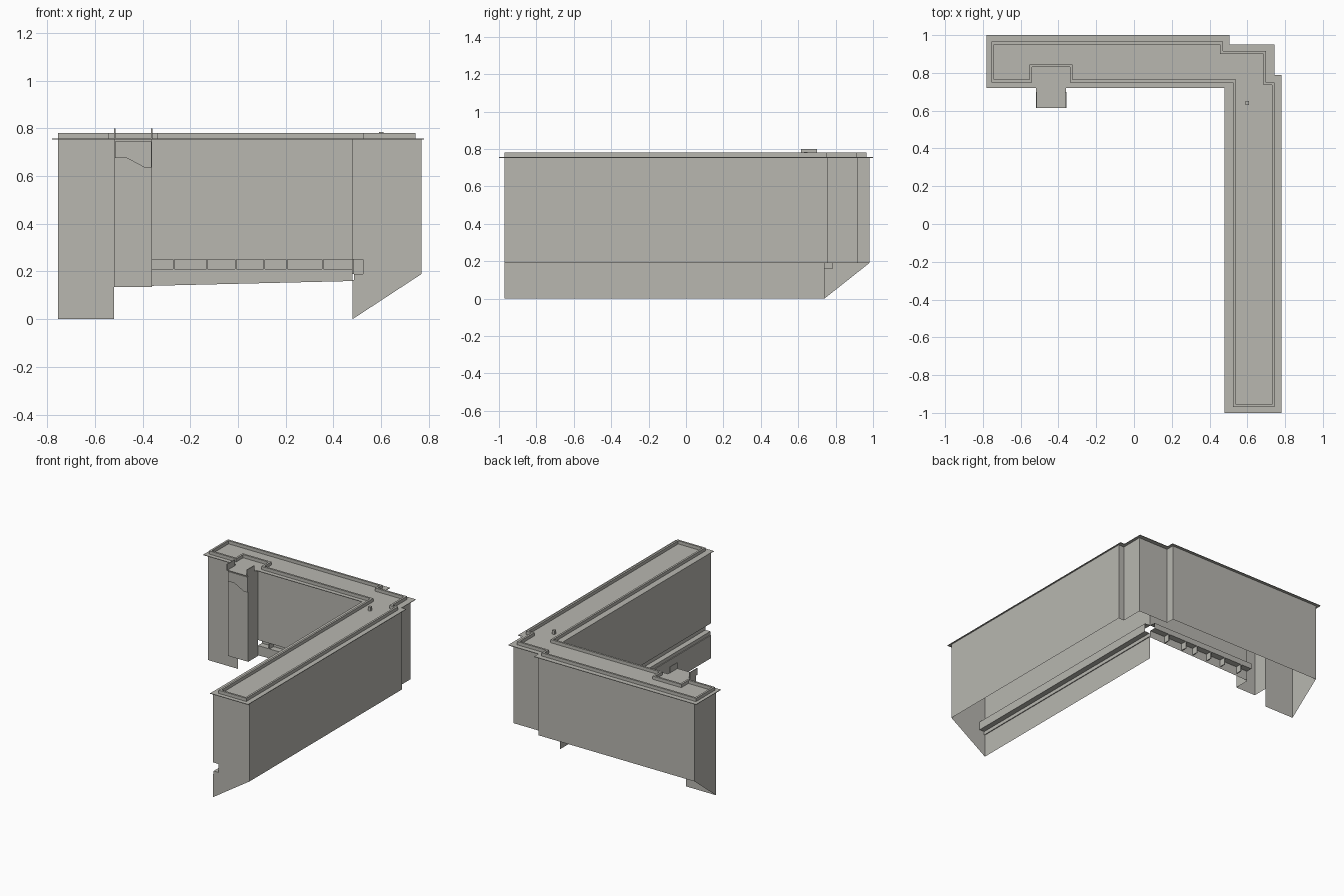
import bpy, bmesh

if "Cube" in bpy.data.objects:
    bpy.data.objects.remove(bpy.data.objects["Cube"])

stone = bpy.data.materials.new("warm_grey")
stone.use_nodes = True
colour = (0.48, 0.474, 0.434, 1)
stone.diffuse_color = colour
stone.node_tree.nodes["Principled BSDF"].inputs["Base Color"].default_value = colour

EAVES, RIM_TOP, WALL_BASE = 0.755, 0.78, 0.19
FRONT, BACK, LEFT, RIGHT = -0.97, 0.98, -0.755, 0.77
INNER_X, INNER_Y = 0.48, 0.74


def finish(name, bm):
    mesh = bpy.data.meshes.new(name)
    bm.to_mesh(mesh)
    bm.free()
    obj = bpy.data.objects.new(name, mesh)
    bpy.context.collection.objects.link(obj)
    mesh.materials.append(stone)
    return obj


def panel(name, points):
    """One flat face."""
    bm = bmesh.new()
    bm.faces.new([bm.verts.new(p) for p in points])
    return finish(name, bm)


def bridge(name, first, second, closed=False):
    """Sheet between two matching rows of points."""
    bm = bmesh.new()
    a = [bm.verts.new(p) for p in first]
    b = [bm.verts.new(p) for p in second]
    n = len(a)
    for i in range(n if closed else n - 1):
        j = (i + 1) % n
        bm.faces.new((a[i], a[j], b[j], b[i]))
    return finish(name, bm)


def wall(name, path, low, high, closed=False):
    return bridge(name, [(x, y, low) for x, y in path],
                  [(x, y, high) for x, y in path], closed)


def slab(name, outline, low, high):
    bm = bmesh.new()
    face = bm.faces.new([bm.verts.new((x, y, low)) for x, y in outline])
    new = bmesh.ops.extrude_face_region(bm, geom=[face])["geom"]
    verts = [v for v in new if isinstance(v, bmesh.types.BMVert)]
    bmesh.ops.translate(bm, verts=verts, vec=(0, 0, high - low))
    bmesh.ops.recalc_face_normals(bm, faces=bm.faces)
    return finish(name, bm)


def box(name, x0, x1, y0, y1, z0, z1):
    return slab(name, [(x0, y0), (x1, y0), (x1, y1), (x0, y1)], z0, z1)


# Thin roof sheet with its overhanging edge
slab("roof_sheet", [
    (0.48, -1), (0.78, -1), (0.78, 0.79), (0.745, 0.79), (0.745, 0.95),
    (0.505, 0.95), (0.505, 1), (-0.78, 1), (-0.78, 0.72), (-0.52, 0.72),
    (-0.52, 0.615), (-0.36, 0.615), (-0.36, 0.72), (0.48, 0.72)],
    EAVES - 0.002, EAVES + 0.002)

# Raised rim around the roof, set back behind the bay
rim = wall("roof_rim", [
    (0.525, FRONT), (0.745, FRONT), (0.745, 0.75), (0.70, 0.75),
    (0.70, 0.915), (0.47, 0.915), (0.47, 0.965), (LEFT, 0.965),
    (LEFT, 0.75), (-0.54, 0.75), (-0.54, 0.83), (-0.34, 0.83),
    (-0.34, 0.75), (0.525, 0.75)], EAVES, RIM_TOP, closed=True)
solid = rim.modifiers.new("thickness", "SOLIDIFY")
solid.thickness = 0.014
solid.offset = -1
solid.use_even_offset = True

# Outer walls with the stepped corner
wall("outer_walls", [
    (RIGHT, FRONT), (RIGHT, 0.76), (0.725, 0.76), (0.725, 0.92),
    (0.485, 0.92), (0.485, BACK), (LEFT, BACK)], WALL_BASE, EAVES)

# Inner wall of the long wing, with a groove near its foot
groove = [(INNER_X, EAVES), (INNER_X, 0.25), (0.525, 0.25), (0.525, 0.19),
          (0.486, 0.19), (0.486, 0.165), (INNER_X, 0.165), (INNER_X, 0)]
bridge("long_wing_inner_wall", [(x, FRONT, z) for x, z in groove],
       [(x, INNER_Y, z) for x, z in groove])
panel("long_wing_end_wall", [(x, FRONT, z) for x, z in
                             groove + [(RIGHT, WALL_BASE), (RIGHT, EAVES)]])

# Inner wall of the short wing, whose foot slopes along its length
ledge = [(INNER_Y, EAVES), (INNER_Y, 0.25), (0.785, 0.25), (0.785, 0.21),
         (INNER_Y, 0.21)]
bridge("short_wing_inner_wall",
       [(-0.36, y, z) for y, z in ledge + [(INNER_Y, 0.14)]],
       [(INNER_X, y, z) for y, z in ledge + [(INNER_Y, 0.16)]])
for x in (-0.27, -0.13, -0.01, 0.11, 0.205, 0.355):
    box("groove_rib", x - 0.003, x + 0.003, INNER_Y - 0.002, 0.785, 0.16, 0.25)

# Left end of the short wing
panel("short_wing_end_wall", [
    (LEFT, INNER_Y, 0), (LEFT, INNER_Y, EAVES), (LEFT, BACK, EAVES),
    (LEFT, BACK, WALL_BASE)])
wall("short_wing_front_wall", [(LEFT, INNER_Y), (-0.52, INNER_Y)], 0, EAVES)

# Projecting bay with its shaped panel and side fins
BAY = 0.63
wall("bay_walls", [(-0.52, INNER_Y), (-0.52, BAY), (-0.36, BAY),
                   (-0.36, INNER_Y)], 0.135, EAVES)
shape = [(-0.515, 0.745), (-0.515, 0.675), (-0.465, 0.675),
         (-0.39, 0.635), (-0.362, 0.635), (-0.362, 0.745)]
bridge("bay_panel_edge", [(x, BAY, z) for x, z in shape],
       [(x, BAY - 0.008, z) for x, z in shape], closed=True)
panel("bay_panel", [(x, BAY - 0.008, z) for x, z in shape])
for x in (-0.52, -0.364):
    box("bay_fin", x, x + 0.006, 0.615, 0.70, EAVES, 0.80)

# Small vent on the roof
box("roof_vent", 0.59, 0.61, 0.63, 0.65, EAVES, 0.785)
